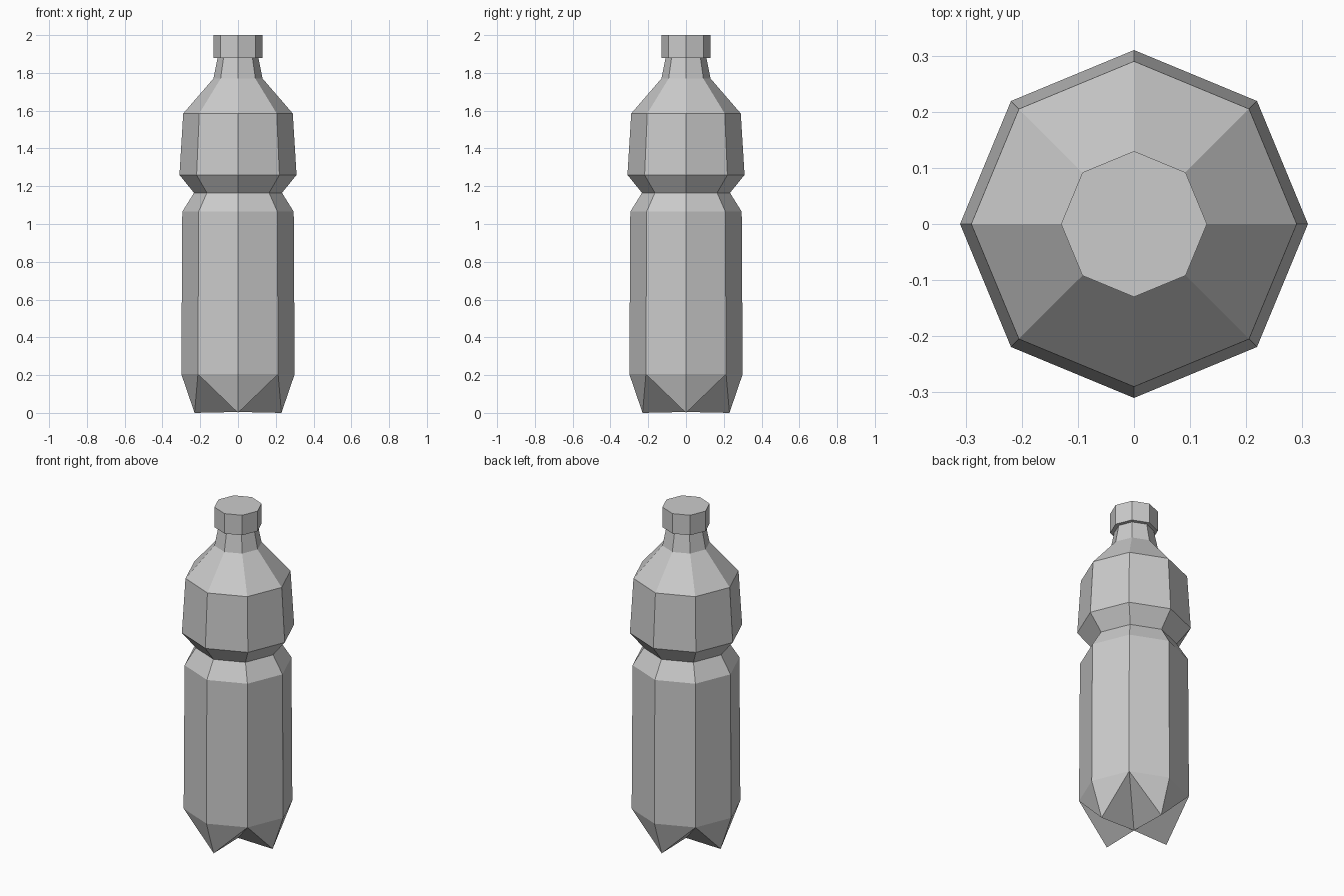
import bpy
import bmesh
from math import cos, sin, pi

cube = bpy.data.objects.get("Cube")
if cube:
    bpy.data.objects.remove(cube)

SIDES = 8

grey = bpy.data.materials.new("plain grey")
grey.use_nodes = True
colour = (0.6, 0.6, 0.6, 1)
grey.diffuse_color = colour
grey.node_tree.nodes["Principled BSDF"].inputs["Base Color"].default_value = colour


def add_ring(bm, radius, z):
    angles = [2 * pi * i / SIDES for i in range(SIDES)]
    return [bm.verts.new((radius * cos(a), radius * sin(a), z)) for a in angles]


def loft(bm, profile):
    """Stack octagonal rings, bottom to top, and skin between them."""
    rings = [add_ring(bm, r, z) for r, z in profile]
    for low, high in zip(rings, rings[1:]):
        for i in range(SIDES):
            j = (i + 1) % SIDES
            bm.faces.new((low[i], low[j], high[j], high[i]))
    return rings


def finish(bm, name):
    bmesh.ops.recalc_face_normals(bm, faces=bm.faces)
    mesh = bpy.data.meshes.new(name)
    bm.to_mesh(mesh)
    bm.free()
    mesh.materials.append(grey)
    obj = bpy.data.objects.new(name, mesh)
    bpy.context.collection.objects.link(obj)


# Bottle: straight lower body, pinched waist, shoulder and neck
bm = bmesh.new()
rings = loft(bm, [(0.30, 0.205), (0.295, 1.065), (0.233, 1.165), (0.31, 1.26),
                  (0.29, 1.585), (0.13, 1.77), (0.108, 1.88)])
bm.faces.new(rings[-1])

# Four pointed feet under every second corner, arched between
base = rings[0]
centre = bm.verts.new((0, 0, 0.005))
for i in range(0, SIDES, 2):
    a = 2 * pi * i / SIDES
    foot = bm.verts.new((0.23 * cos(a), 0.23 * sin(a), 0))
    before, after = base[i - 1], base[(i + 1) % SIDES]
    bm.faces.new((before, foot, base[i]))
    bm.faces.new((base[i], foot, after))
    bm.faces.new((foot, before, centre))
    bm.faces.new((after, foot, centre))
finish(bm, "bottle")

# Screw cap
bm = bmesh.new()
bottom, top = loft(bm, [(0.13, 1.88), (0.13, 2.0)])
bm.faces.new(bottom)
bm.faces.new(top)
finish(bm, "cap")
